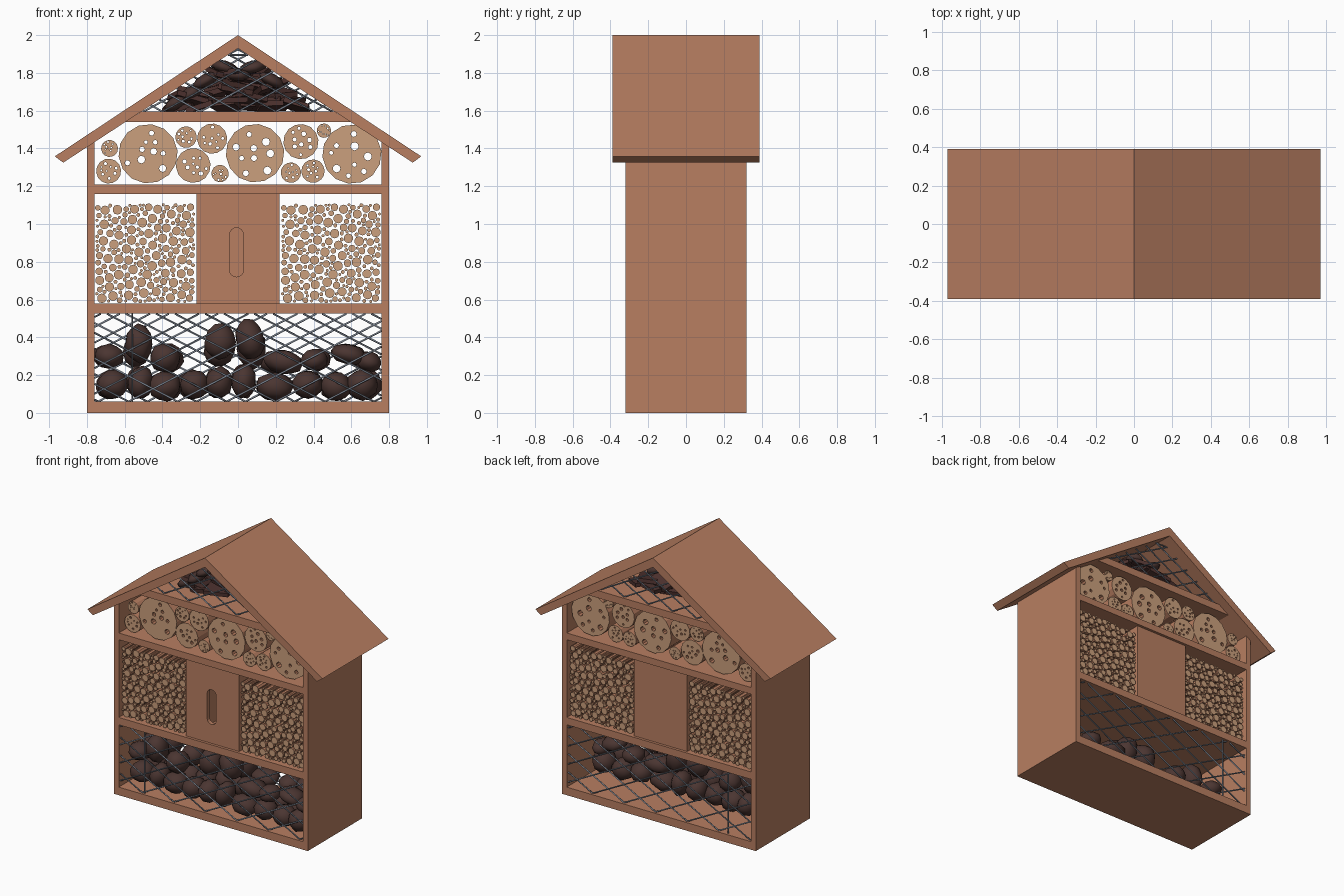
import bpy, bmesh, math, random
from mathutils import Matrix, Vector, Euler

if "Cube" in bpy.data.objects:
    bpy.data.objects.remove(bpy.data.objects["Cube"])

random.seed(7)


def material(name, rgb):
    m = bpy.data.materials.new(name)
    m.diffuse_color = (*rgb, 1)
    m.use_nodes = True
    m.node_tree.nodes["Principled BSDF"].inputs["Base Color"].default_value = m.diffuse_color
    return m


WOOD = material("terracotta_wood", (0.48, 0.21, 0.12))
CUT = material("pale_cut_wood", (0.60, 0.35, 0.205))
STONE = material("dark_stone", (0.070, 0.036, 0.031))
BARK = material("red_brown_bark", (0.075, 0.032, 0.028))
WIRE = material("grey_wire", (0.20, 0.23, 0.28))


def finish(bm, name, mats, smooth=None):
    """Turn a bmesh into an object; a second material goes on front/back faces."""
    bmesh.ops.recalc_face_normals(bm, faces=bm.faces)
    bm.normal_update()
    if len(mats) > 1:
        for f in bm.faces:
            f.material_index = int(abs(f.normal.y) > 0.9)
    me = bpy.data.meshes.new(name)
    bm.to_mesh(me)
    bm.free()
    for m in mats:
        me.materials.append(m)
    ob = bpy.data.objects.new(name, me)
    bpy.context.collection.objects.link(ob)
    if smooth:
        bpy.context.view_layer.objects.active = ob
        ob.select_set(True)
        bpy.ops.object.shade_smooth_by_angle(angle=math.radians(smooth))
        ob.select_set(False)
    return ob


def prism(name, loops, y0, y1, mats):
    """Extrude an xz outline (first loop) with holes (other loops) along y."""
    bm = bmesh.new()
    twin, edges, rings = {}, [], []
    for loop in loops:
        ring = [bm.verts.new((x, y0, z)) for x, z in loop]
        edges += [bm.edges.new((ring[i - 1], ring[i])) for i in range(len(ring))]
        rings.append(ring)
    bmesh.ops.triangle_fill(bm, use_beauty=True, edges=edges, normal=(0, -1, 0))
    caps = list(bm.faces)
    for ring in rings:
        for v in ring:
            twin[v] = bm.verts.new((v.co.x, y1, v.co.z))
    for f in caps:
        bm.faces.new([twin[v] for v in reversed(f.verts)])
    for ring in rings:
        for i in range(len(ring)):
            a, b = ring[i - 1], ring[i]
            bm.faces.new((a, b, twin[b], twin[a]))
    return finish(bm, name, mats)


def box(name, x0, x1, y0, y1, z0, z1):
    return prism(name, [[(x0, z0), (x1, z0), (x1, z1), (x0, z1)]], y0, y1, [WOOD])


def circle(x, z, r, n, turn=0.0):
    return [(x + r * math.cos(turn + math.tau * i / n),
             z + r * math.sin(turn + math.tau * i / n)) for i in range(n)]


# Frame: floor, shelves, side walls, roof
D = 0.32
box("floor", -0.76, 0.76, -D, D, 0, 0.06)
box("lower_shelf", -0.76, 0.76, -D, D, 0.525, 0.58)
box("middle_shelf", -0.76, 0.76, -D, D, 1.16, 1.21)
prism("upper_shelf", [[(-0.596, 1.54), (0.596, 1.54), (0.512, 1.595), (-0.512, 1.595)]],
      -D, D, [WOOD])
for s, side in ((-1, "left"), (1, "right")):
    prism(side + "_wall", [[(s * 0.76, 0), (s * 0.8, 0), (s * 0.8, 1.408), (s * 0.76, 1.434)]],
          -D, D, [WOOD])
    prism(side + "_roof", [[(0, 2), (s * 0.97, 1.358), (s * 0.925, 1.325), (0, 1.93)]],
          -0.39, 0.39, [WOOD])

# Central nesting box with a rounded slot in its front
slot = [(-0.008 + 0.037 * math.cos(a), 0.85 + (0.093 if a < math.pi else -0.093) + 0.037 * math.sin(a))
        for a in [math.pi * i / 8 for i in range(8)] + [math.pi * 0.9999]
        + [math.pi * (1.0001 + i / 8) for i in range(8)] + [math.tau * 0.9999]]
prism("box_front", [[(-0.22, 0.58), (0.22, 0.58), (0.22, 1.16), (-0.22, 1.16)], slot],
      -0.30, -0.27, [WOOD])
box("box_back", -0.22, 0.22, 0.27, 0.30, 0.58, 1.16)
box("box_left_side", -0.22, -0.19, -0.27, 0.27, 0.58, 1.16)
box("box_right_side", 0.19, 0.22, -0.27, 0.27, 0.58, 1.16)

# Drilled logs: x, z, radius
LOGS = [(-0.68, 1.40, 0.045), (-0.685, 1.28, 0.066), (-0.476, 1.372, 0.157),
        (-0.275, 1.46, 0.057), (-0.237, 1.31, 0.092), (-0.137, 1.452, 0.08),
        (-0.095, 1.267, 0.046), (0.09, 1.375, 0.155), (0.28, 1.272, 0.054),
        (0.333, 1.436, 0.093), (0.397, 1.28, 0.062), (0.455, 1.494, 0.038),
        (0.603, 1.37, 0.157)]
for k, (x, z, r) in enumerate(LOGS):
    holes = []
    for _ in range(400):
        if len(holes) == 9:
            break
        hr = r * random.uniform(0.06, 0.14)
        a, d = random.uniform(0, math.tau), r * 0.78 * math.sqrt(random.random())
        hx, hz = x + d * math.cos(a), z + d * math.sin(a)
        if all(math.hypot(hx - p, hz - q) > hr + w + r * 0.12 for p, q, w in holes):
            holes.append((hx, hz, hr))
    loops = [circle(x, z, r, 14, 0.1)] + [circle(*h, 8) for h in holes]
    prism("log_%02d" % (k + 1), loops, -0.265, 0.265, [WOOD, CUT])

# Reed bundles: one random packing used on both sides
reeds = []
for radius, tries in ((0.025, 250), (0.02, 700), (0.015, 2500), (0.0105, 6000), (0.008, 6000)):
    for _ in range(tries):
        r = radius * random.uniform(0.95, 1.05)
        x, z = random.uniform(r, 0.53 - r), random.uniform(r, 0.53 - r)
        if all((x - p) ** 2 + (z - q) ** 2 > (r + w) ** 2 for p, q, w in reeds):
            reeds.append((x, z, r))
for name, x0 in (("left_reeds", -0.757), ("right_reeds", 0.227)):
    bm = bmesh.new()
    for x, z, r in reeds:
        bmesh.ops.create_cone(bm, cap_ends=True, segments=10, radius1=r, radius2=r, depth=0.58,
                              matrix=Matrix.Translation((x0 + x, 0, 0.58 + z))
                              @ Matrix.Rotation(math.pi / 2, 4, 'X'))
    finish(bm, name, [WOOD, CUT])


# Stone pile: x, z, half width, half height
def stone(bm, loc, size, tilt):
    m = Matrix.Translation(loc) @ Euler((0, tilt, 0)).to_matrix().to_4x4() @ Matrix.Diagonal((*size, 1))
    made = bmesh.ops.create_icosphere(bm, subdivisions=2, radius=1)["verts"]
    for v in made:
        v.co = m @ (v.co * random.uniform(0.93, 1.05))


STONES = [(-0.67, 0.15, 0.085, 0.08), (-0.52, 0.16, 0.07, 0.09), (-0.39, 0.14, 0.09, 0.08),
          (-0.23, 0.15, 0.08, 0.08), (-0.09, 0.16, 0.075, 0.085), (0.04, 0.17, 0.065, 0.095),
          (0.20, 0.14, 0.1, 0.075), (0.36, 0.15, 0.08, 0.075), (0.51, 0.14, 0.085, 0.08),
          (0.67, 0.15, 0.085, 0.085), (-0.68, 0.30, 0.08, 0.065), (-0.52, 0.37, 0.075, 0.105),
          (-0.38, 0.29, 0.08, 0.08), (-0.08, 0.38, 0.085, 0.10), (0.06, 0.39, 0.08, 0.11),
          (0.23, 0.27, 0.11, 0.065), (0.41, 0.28, 0.075, 0.06), (0.58, 0.31, 0.095, 0.055),
          (0.69, 0.27, 0.065, 0.055)]
bm = bmesh.new()
for x, z, sx, sz in STONES:
    for y in (-0.19, -0.01):
        if y > -0.1:
            z = min(z, 0.34)
        stone(bm, (x + random.uniform(-0.015, 0.015), y + random.uniform(-0.01, 0.03), z),
              (sx, 0.09, sz), random.uniform(-0.35, 0.35))
finish(bm, "stones", [STONE], 60)

# Bark pile in the gable: tilted chips in narrowing layers, rounded pieces on top
bm = bmesh.new()
for layer in range(6):
    half = 0.31 - 0.045 * layer
    for i in range(6 - layer // 2):
        x = -half + 2 * half * i / (5 - layer // 2)
        m = (Matrix.Translation((x, random.uniform(-0.14, 0.14), 1.625 + 0.034 * layer))
             @ Euler((random.uniform(-0.25, 0.25), random.uniform(-0.3, 0.3),
                      random.uniform(-0.6, 0.6))).to_matrix().to_4x4()
             @ Matrix.Diagonal((random.uniform(0.12, 0.18), 0.16, 0.028, 1)))
        bmesh.ops.create_cube(bm, size=1, matrix=m)
finish(bm, "bark_chips", [BARK])
bm = bmesh.new()
for x, z, t in ((-0.07, 1.83, 0.3), (0.08, 1.83, -0.2), (0, 1.79, 0), (-0.17, 1.76, -0.5),
                (0.18, 1.76, 0.5), (-0.33, 1.64, -0.6), (-0.25, 1.69, -0.5)):
    for y in (-0.12, 0.08):
        stone(bm, (x, y, z), (0.075, 0.09, 0.035), t)
finish(bm, "bark_lumps", [STONE], 60)


# Wire mesh on front and back, clipped to each convex opening
def clip(p, d, poly):
    lo, hi = -9.0, 9.0
    for i in range(len(poly)):
        a, b = Vector(poly[i - 1]), Vector(poly[i])
        n = Vector((a.y - b.y, b.x - a.x))
        num, den = n.dot(p - a), n.dot(d)
        if abs(den) < 1e-9:
            if num < 0:
                return None
        elif den > 0:
            lo = max(lo, -num / den)
        else:
            hi = min(hi, -num / den)
    return (p + d * lo, p + d * hi) if hi - lo > 0.01 else None


def wire_mesh(name, poly, y, pitch, shift, slope, extra):
    lines = [(Vector((-2.4 + shift + pitch * i, poly[0][1])), Vector((1, s * slope)).normalized())
             for s in (-1, 1) for i in range(int(4.8 / pitch))]
    bm = bmesh.new()
    for p, d in lines + extra:
        seg = clip(p, d, poly)
        if seg:
            a, b = (Vector((q.x, y, q.y)) for q in seg)
            rot = (b - a).to_track_quat('Z', 'Y').to_matrix().to_4x4()
            bmesh.ops.create_cone(bm, cap_ends=True, segments=6, radius1=0.005, radius2=0.005,
                                  depth=(b - a).length, matrix=Matrix.Translation((a + b) / 2) @ rot)
    finish(bm, name, [WIRE], 60)


BAY = [(-0.76, 0.06), (0.76, 0.06), (0.76, 0.525), (-0.76, 0.525)]
GABLE = [(-0.512, 1.595), (0.512, 1.595), (0, 1.93)]
post = [(Vector((-0.56, 0.3)), Vector((0, 1)))]
rail = [(Vector((0, 1.895)), Vector((1, 0)))]
for side, y, shift in (("front", -0.30, 0.0), ("back", 0.30, 0.10)):
    wire_mesh(side + "_lower_mesh", BAY, y, 0.26, shift, 0.52, post)
    wire_mesh(side + "_gable_mesh", GABLE, y, 0.20, shift, 0.55, rail)
